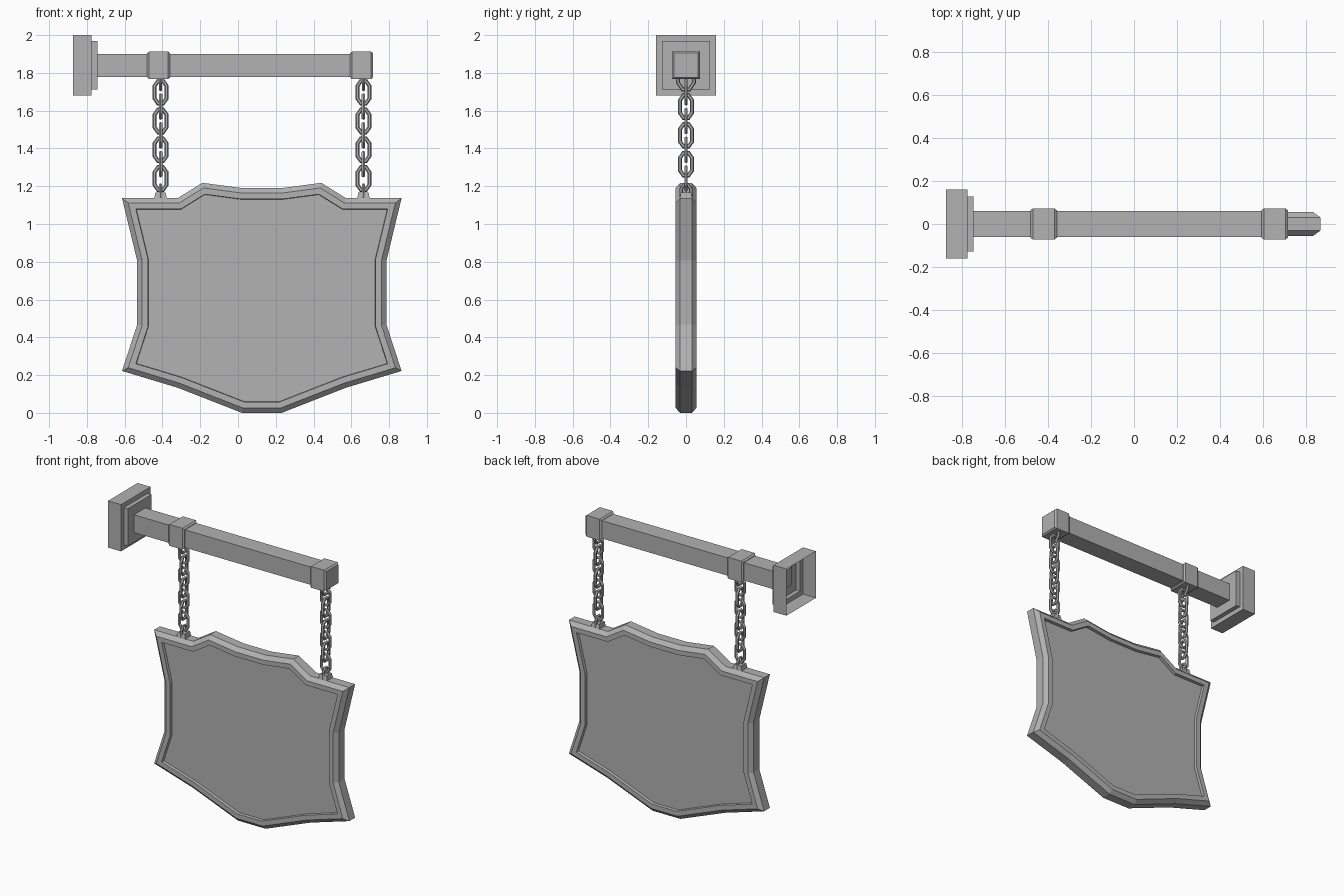
import bpy, bmesh, math
from mathutils import Vector

if "Cube" in bpy.data.objects:
    bpy.data.objects.remove(bpy.data.objects["Cube"])

BEAM_Z = 1.84
SIGN_X = 0.126
CHAIN_X = (-0.41, 0.664)

grey = bpy.data.materials.new("dark_grey")
grey.diffuse_color = (0.445, 0.445, 0.445, 1)
grey.use_nodes = True
grey.node_tree.nodes["Principled BSDF"].inputs["Base Color"].default_value = grey.diffuse_color


def loft(name, loops, closed=False, cap_start=True, cap_end=True):
    """Skin a list of equal-length vertex loops."""
    n, m = len(loops[0]), len(loops)
    verts = [p for loop in loops for p in loop]
    faces = []
    for i in range(m if closed else m - 1):
        k = (i + 1) % m
        for j in range(n):
            l = (j + 1) % n
            faces.append((i * n + j, i * n + l, k * n + l, k * n + j))
    if not closed:
        if cap_start:
            faces.append(tuple(range(n))[::-1])
        if cap_end:
            faces.append(tuple((m - 1) * n + j for j in range(n)))
    mesh = bpy.data.meshes.new(name)
    mesh.from_pydata(verts, [], faces)
    mesh.materials.append(grey)
    obj = bpy.data.objects.new(name, mesh)
    bpy.context.collection.objects.link(obj)
    # consistent outward normals
    bm = bmesh.new()
    bm.from_mesh(mesh)
    bmesh.ops.recalc_face_normals(bm, faces=bm.faces)
    bm.to_mesh(mesh)
    bm.free()
    return obj


def inset(path, d):
    """Mitred inward offset of a clockwise 2D outline."""
    out = []
    for i, p in enumerate(path):
        a = (Vector(p) - Vector(path[i - 1])).normalized()
        b = (Vector(path[(i + 1) % len(path)]) - Vector(p)).normalized()
        na, nb = Vector((a.y, -a.x)), Vector((b.y, -b.x))
        out.append(Vector(p) + (na + nb) * d / (1 + na.dot(nb)))
    return out


def square_loft(name, steps, **kw):
    """Square sections along x, given as (x, half size)."""
    return loft(name, [[(x, sy * h, BEAM_Z + sz * h)
                        for sy, sz in ((-1, -1), (1, -1), (1, 1), (-1, 1))]
                       for x, h in steps], **kw)


def link(name, x, z, hw, hh, r, sideways):
    """Eight-sided chain link with a hexagonal rod section."""
    cx, cz = hw * 0.4, hh - hw * 0.85
    path = [(-cx, hh), (cx, hh), (hw, cz), (hw, -cz),
            (cx, -hh), (-cx, -hh), (-hw, -cz), (-hw, cz)]
    loops = []
    for k in range(6):
        a = k * math.pi / 3
        t = r * math.sin(a)
        pts = inset(path, r * math.cos(a))
        loops.append([(x + t, u, z + v) if sideways else (x + u, t, z + v)
                      for u, v in pts])
    return loft(name, loops, closed=True)


# Wall plate: stepped shell, open at the back
square_loft("wall_plate", [(-0.873, 0.16), (-0.775, 0.16), (-0.775, 0.128),
                           (-0.745, 0.128)], cap_start=False)

# Beam and its two chamfered collars
square_loft("beam", [(-0.76, 0.061), (0.70, 0.061)])
for i, x in enumerate((-0.42, 0.654)):
    square_loft(f"collar_{i}", [(x - 0.061, 0.064), (x - 0.05, 0.073),
                                (x + 0.05, 0.073), (x + 0.061, 0.064)])

# Sign board: chamfered rim, flat border, recessed panel on both sides
half = [(0.105, 1.19), (0.315, 1.218), (0.445, 1.137), (0.74, 1.137),
        (0.66, 0.806), (0.66, 0.467), (0.74, 0.222), (0.445, 0.133),
        (0.105, 0.0)]
outline = half + [(-x, z) for x, z in reversed(half)]
section = [(0.06, -0.035), (0.058, -0.055), (0.026, -0.055), (0, -0.031),
           (0, 0.031), (0.026, 0.055), (0.058, 0.055), (0.06, 0.035)]
loft("sign_board", [[(SIGN_X + p[0], y, p[1]) for p in inset(outline, d)]
                    for d, y in section])

# Chains with staples at the collar and the board
for i, x in enumerate(CHAIN_X):
    link(f"top_staple_{i}", x, 1.77, 0.042, 0.058, 0.01, True)
    for k in range(7):
        link(f"chain_{i}_link_{k}", x, 1.698 - 0.0762 * k,
             0.032, 0.06, 0.0105, k % 2 == 1)
    link(f"bottom_staple_{i}", x, 1.165, 0.026, 0.042, 0.009, True)
    loft(f"board_mount_{i}", [[(x + sx * w, sy * w, z) for sx, sy in
                               ((-1, -1), (1, -1), (1, 1), (-1, 1))]
                              for z, w in ((1.13, 0.034), (1.168, 0.027))])
